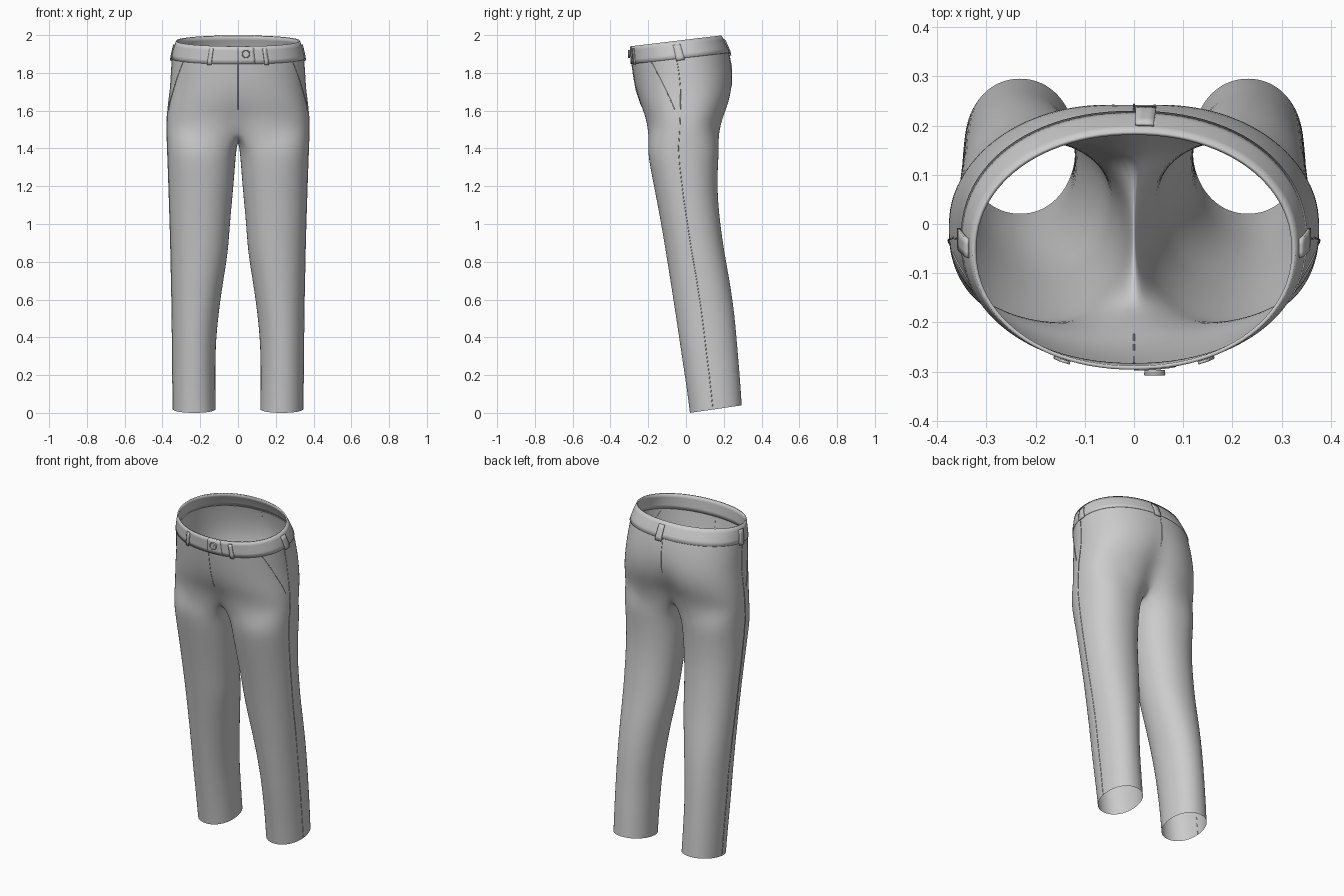
import bpy, bmesh, math

if "Cube" in bpy.data.objects:
    bpy.data.objects.remove(bpy.data.objects["Cube"])

# z, half width, front y, back y, squareness, front dip, back dip, tilt
HIPS = [(1.97, .325, -.293, .185, 2.1, 0, 0, .12),
        (1.93, .338, -.291, .205, 2.1, 0, 0, .12),
        (1.88, .349, -.288, .226, 2.15, 0, 0, .12),
        (1.80, .354, -.278, .245, 2.2, 0, .002, .09),
        (1.72, .359, -.265, .252, 2.3, 0, .010, .05),
        (1.64, .369, -.246, .237, 2.4, .005, .025, .02),
        (1.57, .376, -.222, .207, 2.5, .015, .040, 0),
        (1.50, .378, -.211, .188, 2.5, .035, .050, 0)]
# z, inner x, outer x, front y, back y, squareness, tilt
LEG = [(1.40, .008, .375, -.206, .177, 2.3, 0),
       (1.30, .016, .371, -.19, .168, 2.2, 0),
       (1.15, .028, .366, -.16, .167, 2.1, 0),
       (1.00, .043, .361, -.132, .182, 2.1, 0),
       (.85, .052, .357, -.107, .203, 2.1, 0),
       (.70, .078, .354, -.083, .232, 2.1, 0),
       (.52, .104, .350, -.055, .258, 2.1, 0),
       (.35, .119, .349, -.03, .272, 2.1, 0),
       (.18, .120, .347, -.003, .286, 2.1, .05),
       (.08, .119, .346, .012, .292, 2.1, .11),
       (.02, .118, .345, .02, .296, 2.1, .145)]
K, M = 24, 8          # segments on the outer arc and on the crotch
SPAN = math.radians(138)


def row_at(table, z):
    z = min(max(z, table[-1][0]), table[0][0])
    for a, b in zip(table, table[1:]):
        if z >= b[0]:
            f = (a[0] - z) / (a[0] - b[0])
            return [p + (q - p) * f for p, q in zip(a, b)]


def power(v, p):
    return math.copysign(abs(v) ** (2 / p), v)


def hip_point(z, t, off=0):
    """Half ring: t = 0 front centre, 0.5 side, 1 back centre."""
    z, rx, yf, yb, p, df, db, tilt = row_at(HIPS, z)
    rx, yf, yb = rx + off, yf - off, yb + off
    a = math.pi * (t - .5)
    x = rx * power(max(0, math.cos(a)), p)
    if t < 1e-6 or t > 1 - 1e-6:
        x = 0
    y = (yf + yb) / 2 + (yb - yf) / 2 * power(math.sin(a), p)
    near = max(0, 1 - x / .18) ** 2
    y += near * (df if t < .5 else -db)
    return (x, y, z + tilt * (y + .05))


def leg_point(z, a, off=0):
    z, xi, xo, yf, yb, p, tilt = row_at(LEG, z)
    yc = (yf + yb) / 2
    x = (xi + xo) / 2 + ((xo - xi) / 2 + off) * power(math.cos(a), p)
    y = yc + ((yb - yf) / 2 + off) * power(math.sin(a), p)
    return (x, y, z + tilt * (y - yc))


def make_object(name, rows, closed=False, mirror=True, faces_from=None):
    bm = bmesh.new()
    vs = faces_from(bm) if faces_from else [[bm.verts.new(c) for c in r] for r in rows]
    for a, b in zip(vs, vs[1:]):
        n = min(len(a), len(b))
        for i in range(n if closed and len(a) == len(b) == K + M else n - 1):
            j = (i + 1) % n
            bm.faces.new((a[i], b[i], b[j], a[j]))
    bmesh.ops.recalc_face_normals(bm, faces=bm.faces[:])
    # face outwards: the side-most face should point to +x / away from the axis
    f = max(bm.faces, key=lambda q: q.calc_center_median().xy.length)
    c = f.calc_center_median()
    if f.normal.x * c.x + f.normal.y * c.y < 0:
        bmesh.ops.reverse_faces(bm, faces=bm.faces[:])
    me = bpy.data.meshes.new(name)
    bm.to_mesh(me)
    bm.free()
    for poly in me.polygons:
        poly.use_smooth = True
    ob = bpy.data.objects.new(name, me)
    bpy.context.collection.objects.link(ob)
    if mirror:
        m = ob.modifiers.new("mirror", 'MIRROR')
        m.merge_threshold = .0005
    return ob


# Seat and legs: one continuous cloth surface, joined along the crotch
def cloth(bm):
    levels = [1.895] + [r[0] for r in HIPS[2:]]
    rows = [[bm.verts.new(hip_point(z, i / K)) for i in range(K + 1)] for z in levels]
    first, last = rows[-1][0].co, rows[-1][-1].co
    crotch = []
    for i in range(1, M):
        f = 1 - i / M
        p = first.lerp(last, f)
        crotch.append(bm.verts.new((0, p.y, p.z - .065 * math.sin(math.pi * f) ** .7)))
    for a, b in zip(rows, rows[1:]):
        for i in range(K):
            bm.faces.new((a[i], b[i], b[i + 1], a[i + 1]))
    angles = [-SPAN + 2 * SPAN * i / K for i in range(K + 1)]
    angles += [SPAN + (2 * math.pi - 2 * SPAN) * i / M for i in range(1, M)]
    rings = [rows[-1] + crotch]
    for r in LEG:
        rings.append([bm.verts.new(leg_point(r[0], a)) for a in angles])
    return rings


body = make_object("trouser_seat_and_legs", None, closed=True, faces_from=cloth)
sub = body.modifiers.new("smooth", 'SUBSURF')
sub.levels = sub.render_levels = 2


# Strips that follow the hip surface: waistband, tab and belt loops
def strip(name, t0, t1, z0, z1, off, thick, nt, mirror=True):
    rows = [[hip_point(z0 + (z1 - z0) * k / 4, t0 + (t1 - t0) * i / nt, off)
             for i in range(nt + 1)] for k in range(5)]
    ob = make_object(name, rows, mirror=mirror)
    s = ob.modifiers.new("thickness", 'SOLIDIFY')
    s.thickness, s.offset = thick, -1
    bpy.context.view_layer.objects.active = ob
    ob.select_set(True)
    bpy.ops.object.shade_smooth_by_angle(angle=math.radians(40))
    ob.select_set(False)


strip("waistband", 0, 1, 1.875, 1.97, .003, .008, 48)
strip("waistband_tab", 0, .075, 1.877, 1.967, .005, .004, 6, False)
strip("front_belt_loop", .12, .141, 1.868, 1.957, .010, .006, 2)
strip("side_belt_loop", .477, .52, 1.865, 1.95, .010, .006, 3)
strip("back_belt_loop", .966, .998, 1.86, 1.95, .010, .006, 3, False)


# Fine seams and pocket edges
def seam(name, pts, mirror=True):
    for side in ((1, -1) if mirror else (1,)):
        cu = bpy.data.curves.new(name, 'CURVE')
        cu.dimensions = '3D'
        cu.bevel_depth, cu.bevel_resolution = .002, 1
        sp = cu.splines.new('POLY')
        sp.points.add(len(pts) - 1)
        for p, c in zip(sp.points, pts):
            p.co = (c[0] * side, c[1], c[2], 1)
        bpy.context.collection.objects.link(bpy.data.objects.new(name, cu))


steps = [i / 16 for i in range(17)]
seam("pocket_edge", [hip_point(1.875 - .27 * f, .306 + .14 * f) for f in steps])
seam("fly_seam", [hip_point(1.875 - .27 * f, 0) for f in steps], False)
seam("back_seam", [hip_point(1.875 - .27 * f, 1) for f in steps], False)
seam("side_seam", [hip_point(1.875 - .375 * f, .48) for f in steps]
     + [leg_point(1.4 - 1.38 * f, -.1) for f in steps])

# Button with raised rim and cross stitch
bx, by, bz = .042, -.301, 1.90
bpy.ops.mesh.primitive_cylinder_add(vertices=24, radius=.021, depth=.008,
                                    location=(bx, by, bz), rotation=(math.pi / 2, 0, 0))
bpy.context.object.name = "button"
bpy.ops.mesh.primitive_torus_add(major_radius=.019, minor_radius=.003, major_segments=24,
                                 minor_segments=8, location=(bx, by - .004, bz),
                                 rotation=(math.pi / 2, 0, 0))
bpy.context.object.name = "button_rim"
bpy.ops.object.shade_smooth()
for ang in (math.pi / 4, -math.pi / 4):
    bpy.ops.mesh.primitive_cube_add(size=1, location=(bx, by - .004, bz), rotation=(0, ang, 0))
    bpy.context.object.name = "button_thread"
    bpy.context.object.scale = (.018, .003, .003)
